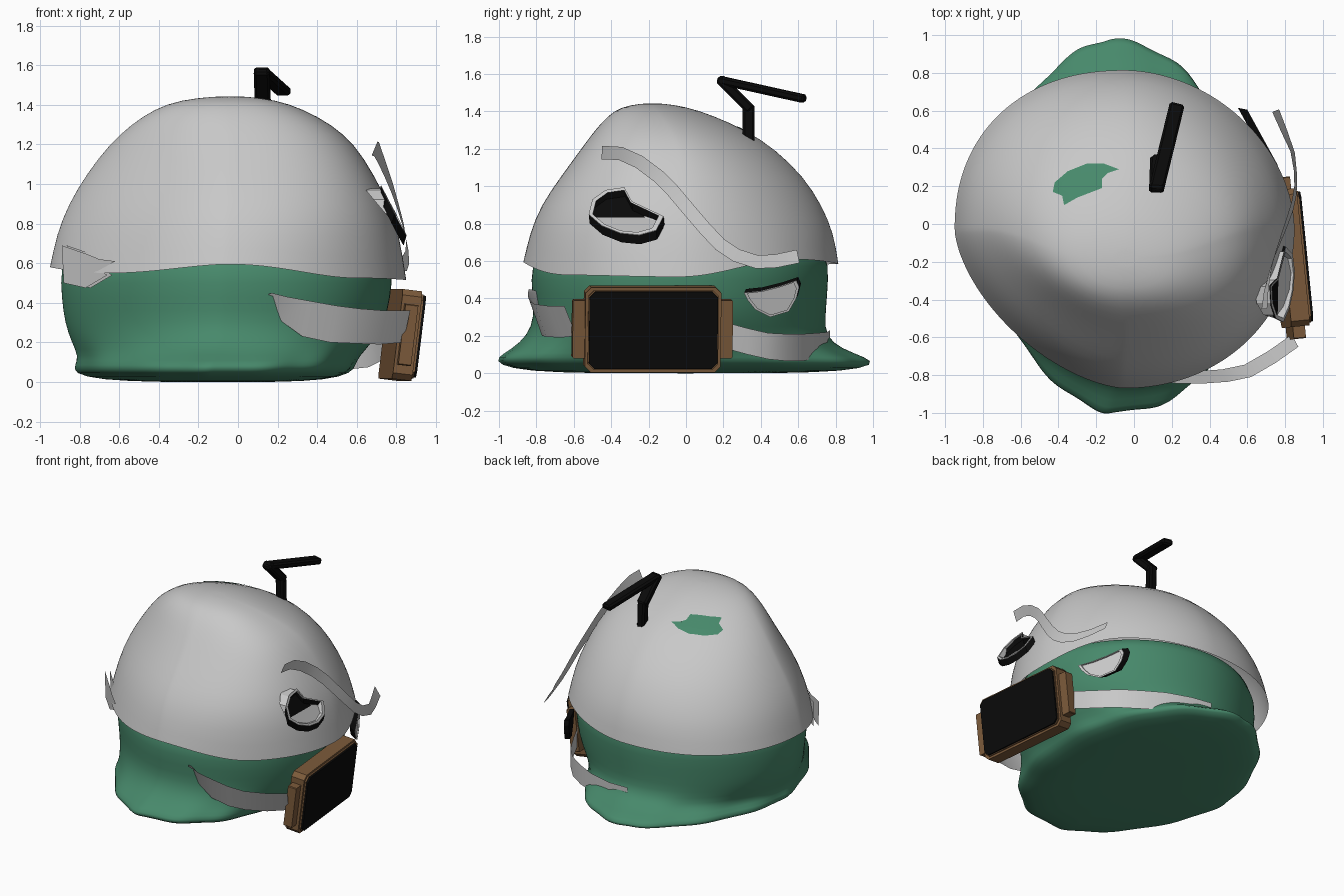
import bpy
import bmesh
from math import sin, cos, pi, radians
from mathutils import Vector, Matrix
from mathutils.bvhtree import BVHTree

default_cube = bpy.data.objects.get("Cube")
if default_cube:
    bpy.data.objects.remove(default_cube)


def make_material(name, color):
    mat = bpy.data.materials.new(name)
    mat.use_nodes = True
    rgba = (*color, 1)
    mat.diffuse_color = rgba
    shader = mat.node_tree.nodes["Principled BSDF"]
    shader.inputs["Base Color"].default_value = rgba
    shader.inputs["Roughness"].default_value = 0.8
    return mat


white = make_material("off white", (0.58, 0.58, 0.58))
grey = make_material("lens grey", (0.48, 0.48, 0.48))
green = make_material("sea green", (0.063, 0.25, 0.147))
brown = make_material("leather brown", (0.2, 0.103, 0.043))
black = make_material("soft black", (0.003, 0.003, 0.003))


def add_object(name, bm, *materials, smooth=False):
    mesh = bpy.data.meshes.new(name)
    bm.to_mesh(mesh)
    bm.free()
    obj = bpy.data.objects.new(name, mesh)
    bpy.context.collection.objects.link(obj)
    for mat in materials:
        mesh.materials.append(mat)
    for poly in mesh.polygons:
        poly.use_smooth = smooth
    return obj


SEGMENTS = 96


def ring_points(z, x0, x1, y0, y1, squareness, wave=0.0):
    """Closed ring through four extents; squareness per quadrant, optionally rippled."""
    points = []
    for i in range(SEGMENTS):
        a = 2 * pi * i / SEGMENTS
        power = 2 / squareness[i * 4 // SEGMENTS]
        c, s = cos(a), sin(a)
        ripple = 1 + wave * sin(14 * a)
        x = (x1 - x0) / 2 * abs(c) ** power * (1 if c > 0 else -1) * ripple
        y = (y1 - y0) / 2 * abs(s) ** power * (1 if s > 0 else -1) * ripple
        points.append(Vector(((x0 + x1) / 2 + x, (y0 + y1) / 2 + y, z)))
    return points


def loft(name, rings, mat, cap_bottom):
    bm = bmesh.new()
    loops = [[bm.verts.new(p) for p in ring] for ring in rings]
    for low, high in zip(loops, loops[1:]):
        for i in range(SEGMENTS):
            j = (i + 1) % SEGMENTS
            bm.faces.new((low[i], low[j], high[j], high[i]))
    caps = [(loops[-1], 1)] + ([(loops[0], -1)] if cap_bottom else [])
    for loop, direction in caps:
        middle = bm.verts.new(sum((v.co for v in loop), Vector()) / SEGMENTS)
        for i in range(SEGMENTS):
            tri = (loop[i], loop[(i + 1) % SEGMENTS], middle)
            bm.faces.new(tri[::direction])
    obj = add_object(name, bm, mat, smooth=True)
    subdivision = obj.modifiers.new("smooth", "SUBSURF")
    subdivision.levels = subdivision.render_levels = 1
    return obj


# Green body with a flared, rippled skirt
body_rings = [
    (0.0, -0.4, 0.2, -0.5, 0.5, 0),
    (0.01, -0.7, 0.45, -0.85, 0.85, 0.006),
    (0.045, -0.83, 0.57, -1.0, 1.01, 0.01),
    (0.085, -0.82, 0.59, -1.01, 0.96, 0.01),
    (0.13, -0.805, 0.61, -0.93, 0.83, 0.006),
    (0.2, -0.84, 0.68, -0.85, 0.745, 0),
    (0.3, -0.875, 0.74, -0.81, 0.745, 0),
    (0.42, -0.89, 0.77, -0.825, 0.755, 0),
    (0.58, -0.9, 0.785, -0.83, 0.765, 0),
    (0.7, -0.84, 0.74, -0.76, 0.73, 0),
]
skirt_squareness = (2.0, 1.65, 1.62, 2.3)
wall_squareness = (2.0, 1.9, 1.6, 2.2)
loft("body", [ring_points(*r[:5], skirt_squareness if r[0] < 0.15 else wall_squareness, r[5])
              for r in body_rings], green, True)

# White domed hood with an uneven rim; the last column is the front right squareness
dome_rings = [
    (0.58, -0.95, 0.85, -0.87, 0.815, 1.6),
    (0.75, -0.915, 0.815, -0.835, 0.79, 1.52),
    (0.9, -0.855, 0.76, -0.775, 0.725, 1.48),
    (1.05, -0.765, 0.685, -0.67, 0.63, 1.5),
    (1.2, -0.65, 0.59, -0.56, 0.475, 1.6),
    (1.3, -0.54, 0.475, -0.487, 0.32, 1.75),
    (1.38, -0.42, 0.325, -0.415, 0.14, 1.9),
    (1.425, -0.29, 0.19, -0.345, 0.0, 2.0),
    (1.442, -0.12, 0.04, -0.24, -0.12, 2.0),
]
rings = []
for *extents, front_right in dome_rings:
    rise = min(1, (extents[0] - 0.58) / 0.6)
    rings.append(ring_points(*extents, (1.88 - 0.15 * rise, 2.2 - 0.2 * rise,
                                        front_right, 2.05 + 0.5 * rise)))
rim_heights = (0.515, 0.61, 0.585, 0.58, 0.58, 0.55, 0.595, 0.525)
for i, point in enumerate(rings[0]):
    k, t = divmod(i * 8 / SEGMENTS, 1)
    t = (1 - cos(pi * t)) / 2
    point.z = rim_heights[int(k)] * (1 - t) + rim_heights[(int(k) + 1) % 8] * t
dome = loft("hood", rings, white, False)

# Ragged green patch lying on the hood
bpy.context.view_layer.update()
surface = BVHTree.FromObject(dome, bpy.context.evaluated_depsgraph_get())
patch = [(-0.43, 0.17), (-0.38, 0.15), (-0.37, 0.1), (-0.3, 0.14), (-0.17, 0.19),
         (-0.17, 0.24), (-0.14, 0.27), (-0.08, 0.29), (-0.16, 0.32),
         (-0.25, 0.32), (-0.35, 0.28), (-0.42, 0.22)]
bm = bmesh.new()
middle = bm.verts.new((-0.26, 0.23, 0))
edge = [bm.verts.new((x, y, 0)) for x, y in patch]
for a, b in zip(edge, edge[1:] + edge[:1]):
    bm.faces.new((a, b, middle))
bmesh.ops.subdivide_edges(bm, edges=bm.edges[:], cuts=3, use_grid_fill=True)
for v in bm.verts:
    hit = surface.ray_cast(Vector((v.co.x, v.co.y, 3)), Vector((0, 0, -1)))[0]
    v.co.z = hit.z + 0.005
add_object("hood_patch", bm, green)


# Boxed face device with dark screen, tilted on the left side
def slab(name, mat, y0, y1, z0, z1, x0, x1, corner):
    """Plate with clipped corners in the device's own frame."""
    c = corner
    outline = [(y0 + c, z0), (y1 - c, z0), (y1, z0 + c), (y1, z1 - c),
               (y1 - c, z1), (y0 + c, z1), (y0, z1 - c), (y0, z0 + c)]
    bm = bmesh.new()
    face = bm.faces.new([bm.verts.new((x0, y, z)) for y, z in outline])
    side = bmesh.ops.extrude_face_region(bm, geom=[face])["geom"]
    bmesh.ops.translate(bm, vec=(x1 - x0, 0, 0),
                        verts=[v for v in side if isinstance(v, bmesh.types.BMVert)])
    bmesh.ops.recalc_face_normals(bm, faces=bm.faces)
    bm.transform(Matrix.Translation((0.825, -0.18, 0.237))
                 @ Matrix.Rotation(radians(5.7), 4, "Z")
                 @ Matrix.Rotation(radians(7), 4, "Y"))
    return add_object(name, bm, mat)


slab("device_frame", brown, -0.365, 0.365, -0.228, 0.228, -0.055, 0.045, 0.03)
slab("device_bezel", brown, -0.35, 0.35, -0.213, 0.213, 0.045, 0.055, 0.03)
slab("device_screen", black, -0.345, 0.345, -0.208, 0.208, 0.055, 0.068, 0.03)
slab("front_clasp", brown, -0.43, -0.36, -0.155, 0.155, -0.04, 0.025, 0.005)
slab("back_clasp", brown, 0.36, 0.43, -0.155, 0.155, -0.04, 0.025, 0.005)


# Bent black antenna
def beam(name, start, end, width, height):
    start, end = Vector(start), Vector(end)
    bm = bmesh.new()
    bmesh.ops.create_cube(bm, size=1)
    bmesh.ops.scale(bm, vec=(width, height, (end - start).length + 0.035), verts=bm.verts)
    bmesh.ops.bevel(bm, geom=bm.edges[:], offset=0.012, segments=1, affect="EDGES")
    axis = (end - start).normalized()
    across = Vector((0, 1, 0)).cross(axis) if abs(axis.z) > 0.9 else axis.cross(Vector((0, 0, 1)))
    across.normalize()
    turn = Matrix((across, axis.cross(across), axis)).transposed().to_4x4()
    bm.transform(Matrix.Translation((start + end) / 2) @ turn)
    add_object(name, bm, black)


antenna = [(0.13, 0.335, 1.25), (0.125, 0.335, 1.42), (0.12, 0.19, 1.565), (0.225, 0.62, 1.47)]
for label, a, b, size in zip(("post", "elbow", "arm"), antenna, antenna[1:],
                             ((0.06, 0.065), (0.08, 0.055), (0.08, 0.045))):
    beam("antenna_" + label, a, b, *size)


# Cut-off eyes: white rim, recessed lens that can tip upwards, black side wall
def eye(name, outline, origin, slope, depth, lens_tip, lens_material):
    bm = bmesh.new()
    x0, yc, zc = origin
    front = [Vector((x0 + slope[0] * (y - yc) + slope[1] * (z - zc), y, z)) for y, z in outline]
    center = sum(front, Vector()) / len(front)
    depth = Vector(depth)
    inner = [center + (p - center) * 0.88 for p in front]
    lens = [p - Vector((0.01 + lens_tip * (p.z - center.z + 0.11), 0, 0)) for p in inner]
    layers = [[p + depth for p in front], [p + depth * 0.05 for p in front], front, inner, lens]
    loops = [[bm.verts.new(p) for p in layer] for layer in layers]
    for row, slot in enumerate((0, 1, 1, 1)):
        low, high = loops[row], loops[row + 1]
        for i in range(len(front)):
            j = (i + 1) % len(front)
            bm.faces.new((low[i], low[j], high[j], high[i])).material_index = slot
    bm.faces.new(loops[-1]).material_index = 2
    bm.faces.new(loops[0][::-1])
    bmesh.ops.recalc_face_normals(bm, faces=bm.faces)
    add_object(name, bm, black, white, lens_material)


eye("upper_eye", [(-0.52, 0.85), (-0.5, 0.93), (-0.43, 0.98), (-0.33, 0.995), (-0.29, 0.92),
                  (-0.12, 0.84), (-0.16, 0.765), (-0.25, 0.74), (-0.35, 0.75), (-0.45, 0.79)],
    (0.79, -0.32, 0.86), (0.02, -0.5), (-0.015, 0.005, -0.05), 0.35, grey)
eye("lower_eye", [(0.31, 0.43), (0.4, 0.44), (0.5, 0.465), (0.59, 0.495), (0.605, 0.46),
                  (0.59, 0.4), (0.55, 0.33), (0.45, 0.3), (0.37, 0.34), (0.33, 0.39)],
    (0.68, 0.46, 0.4), (-0.55, 0), (-0.05, 0.01, 0.02), 0, white)


# Thin ribbons
def ribbon(name, pairs):
    bm = bmesh.new()
    rows = [[bm.verts.new(p) for p in pair] for pair in pairs]
    for (a, b), (c, d) in zip(rows, rows[1:]):
        bm.faces.new((a, b, d, c))
    add_object(name, bm, white, smooth=True)


# Brow band, twisting gently along its length
brow = [Vector(p) for p in (
    (0.69, -0.45, 1.18), (0.7, -0.35, 1.175), (0.72, -0.25, 1.13), (0.75, -0.15, 1.055),
    (0.78, -0.07, 0.975), (0.81, 0.01, 0.88), (0.84, 0.1, 0.775), (0.855, 0.18, 0.69),
    (0.855, 0.27, 0.63), (0.84, 0.38, 0.595), (0.8, 0.48, 0.6), (0.75, 0.6, 0.625))]
pairs = []
for i, p in enumerate(brow):
    along = brow[min(i + 1, len(brow) - 1)] - brow[max(i - 1, 0)]
    side = Vector((0, -along.z, along.y)).normalized() * 0.036
    side.x = (5 - i) * 0.003
    pairs.append((p - side, p + side))
ribbon("brow_ribbon", pairs)


def strap(name, stations, lean):
    """Band whose lower edge is shifted by lean."""
    ribbon(name, [((x + lean[0], y + lean[1], low), (x, y, high)) for x, y, low, high in stations])


strap("front_strap", [(0.17, -0.84, 0.435, 0.45), (0.25, -0.845, 0.31, 0.43),
                      (0.36, -0.845, 0.23, 0.41), (0.5, -0.835, 0.2, 0.385),
                      (0.62, -0.81, 0.195, 0.37), (0.75, -0.735, 0.19, 0.36),
                      (0.87, -0.65, 0.2, 0.36)], (-0.035, 0.065))
strap("back_strap", [(0.75, 0.22, 0.13, 0.27), (0.71, 0.33, 0.1, 0.24), (0.66, 0.44, 0.075, 0.215),
                     (0.57, 0.54, 0.065, 0.21), (0.45, 0.62, 0.065, 0.21), (0.3, 0.7, 0.08, 0.215),
                     (0.12, 0.755, 0.1, 0.22), (-0.05, 0.77, 0.12, 0.23)], (0, 0))

# Torn flap on the right side, in two layers
flap = [(-0.89, 0.69), (-0.76, 0.645), (-0.7, 0.62), (-0.62, 0.61),
        (-0.7, 0.565), (-0.66, 0.54), (-0.77, 0.475), (-0.88, 0.5)]
for name, gap in (("outer_flap", 0.0), ("inner_flap", 0.025)):
    bm = bmesh.new()
    bm.faces.new([bm.verts.new((x + gap, -0.33 - 0.95 * (x + 0.88) + gap, z)) for x, z in flap])
    add_object(name, bm, white)
